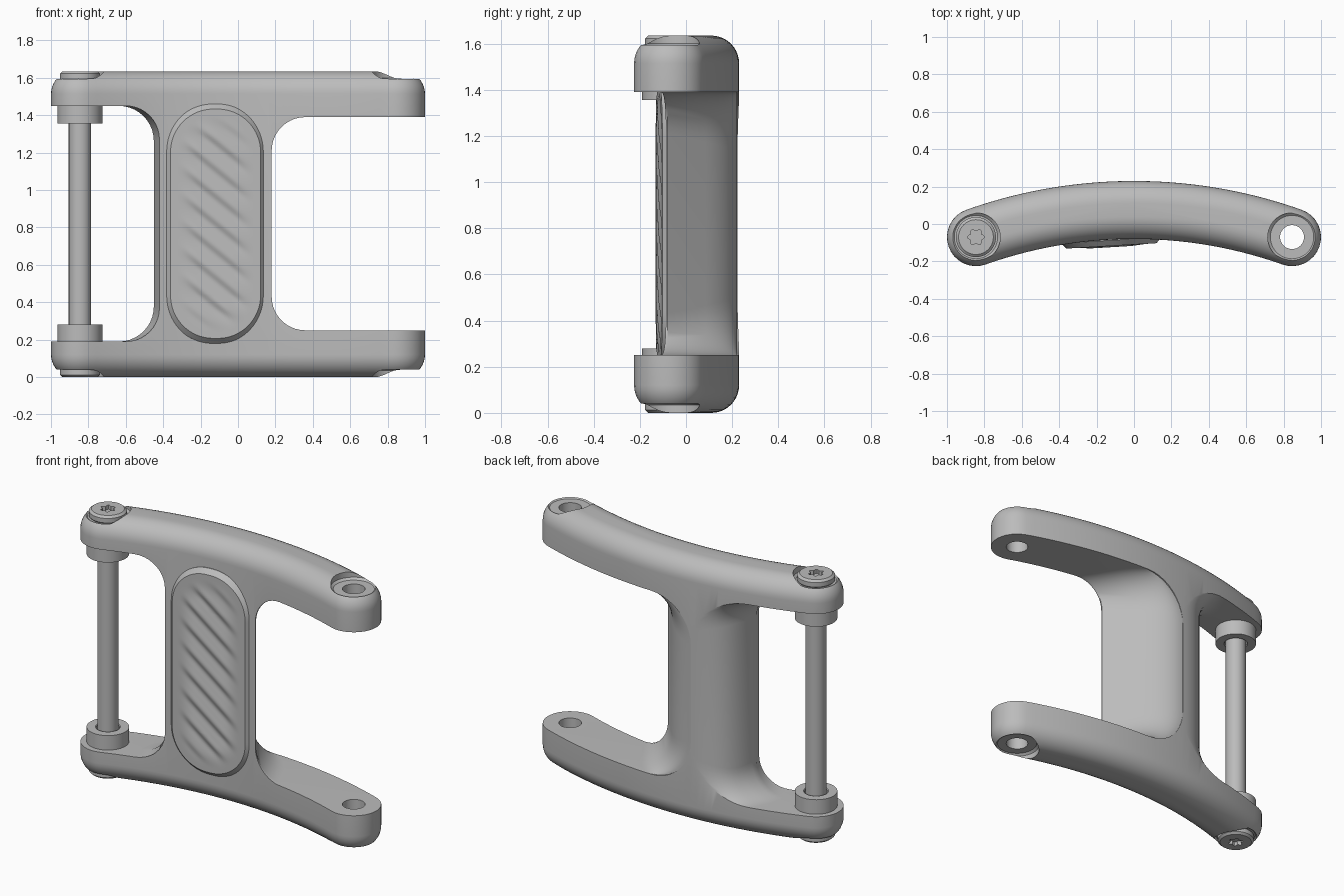
import bpy, bmesh
from math import sin, cos, pi

cube = bpy.data.objects.get("Cube")
if cube:
    bpy.data.objects.remove(cube, do_unlink=True)

grey = bpy.data.materials.new("plain grey")
grey.use_nodes = True
grey.diffuse_color = (0.5, 0.5, 0.5, 1)
grey.node_tree.nodes["Principled BSDF"].inputs["Base Color"].default_value = (0.5, 0.5, 0.5, 1)

HEIGHT = 1.635
ARC_R, ARC_Y, ARC_END = 2.53, -2.455, 0.3405   # centre line of the curved arms
HALF_W, FILLET = 0.155, 0.12
PIN_X, PIN_Y = 0.845, -0.07


def loft(name, loops, closed=False, end_cap=True):
    """Skin matching loops; cap the ends, or join last to first if closed."""
    bm = bmesh.new()
    rings = [[bm.verts.new(p) for p in loop] for loop in loops]
    n = len(rings[0])
    pairs = list(zip(rings, rings[1:]))
    if closed:
        pairs.append((rings[-1], rings[0]))
    else:
        bm.faces.new(rings[0])
        if end_cap:
            bm.faces.new(rings[-1])
    for a, b in pairs:
        for i in range(n):
            j = (i + 1) % n
            bm.faces.new((a[i], a[j], b[j], b[i]))
    bmesh.ops.remove_doubles(bm, verts=bm.verts, dist=0.00001)
    bmesh.ops.recalc_face_normals(bm, faces=bm.faces)
    mesh = bpy.data.meshes.new(name)
    bm.to_mesh(mesh)
    bm.free()
    mesh.materials.append(grey)
    obj = bpy.data.objects.new(name, mesh)
    bpy.context.collection.objects.link(obj)
    return obj


def activate(obj):
    bpy.ops.object.select_all(action='DESELECT')
    obj.select_set(True)
    bpy.context.view_layer.objects.active = obj


def cut(target, cutter):
    """Subtract the cutter and remove it."""
    mod = target.modifiers.new("cut", 'BOOLEAN')
    mod.operation, mod.solver, mod.object = 'DIFFERENCE', 'EXACT', cutter
    activate(target)
    bpy.ops.object.modifier_apply(modifier=mod.name)
    bpy.data.objects.remove(cutter, do_unlink=True)


def smooth(obj):
    activate(obj)
    bpy.ops.object.shade_smooth_by_angle(angle=0.52)


def turned(name, x, profile, closed=False, segments=48):
    """Revolve (radius, z) pairs about an upright axis at the pin position."""
    angles = [2 * pi * i / segments for i in range(segments)]
    return loft(name, [[(x + r * cos(a), PIN_Y + r * sin(a), z) for a in angles]
                       for r, z in profile], closed)


def curved_slot(w, z):
    """Outline of the arc-shaped plan at half width w."""
    pts = []
    steps, cap = 40, 16
    for side, radius in ((1, ARC_R + w), (-1, ARC_R - w)):
        for i in range(steps + 1):
            a = side * ARC_END * (2 * i / steps - 1)
            pts.append((radius * sin(a), ARC_Y + radius * cos(a), z))
        end = side * ARC_END
        cx, cy = ARC_R * sin(end), ARC_Y + ARC_R * cos(end)
        start = ARC_END if side > 0 else pi - ARC_END
        for i in range(1, cap):
            a = start + pi * i / cap
            pts.append((cx + w * sin(a), cy + w * cos(a), z))
    return pts


def rounded_rect(x0, x1, z0, z1, r, corner=10, side=1):
    """Rounded rectangle as (x, z) pairs, with its long sides subdivided."""
    pts = []
    centres = ((x1 - r, z1 - r), (x0 + r, z1 - r), (x0 + r, z0 + r), (x1 - r, z0 + r))
    for k, (cx, cz) in enumerate(centres):
        for i in range(corner + 1):
            a = pi / 2 * (k + i / corner)
            pts.append((cx + r * cos(a), cz + r * sin(a)))
        if k % 2 and side > 1:
            next_z = centres[(k + 1) % 4][1]
            px, pz = pts[-1]
            for i in range(1, side):
                pts.append((px, pz + (next_z - cz) * i / side))
    return pts


def window(name, front, start, control, end, far, z0, z1):
    """Side opening whose wall bends round to a narrow ridge at the back."""
    wall = [(front[0], -0.5), front]
    for i in range(13):
        t = i / 12
        wall.append([a * (1 - t) ** 2 + 2 * b * t * (1 - t) + c * t * t
                     for a, b, c in zip(start, control, end)])
    wall.append((end[0], 0.5))
    loops = []
    for x, y in wall:
        r = 0.18 + 0.25 * abs(x - front[0])
        loops.append([(px, y, pz) for px, pz in
                      rounded_rect(min(x, far), max(x, far), z0, z1, r)])
    return loft(name, loops)


# Frame: curved slab with rounded top and bottom edges
lower = []
for i in range(11):
    a = pi / 2 * i / 10
    lower.append((HALF_W - FILLET * (1 - sin(a)), FILLET * (1 - cos(a))))
levels = lower + [(w, HEIGHT - z) for w, z in reversed(lower)]
frame = loft("frame", [curved_slot(w, z) for w, z in levels])

# Openings that leave the web, rounded at the back, and the four arms
cut(frame, window("right_opening", (0.18, -0.08), (0.04, 0.085), (-0.076, 0.22),
                  (-0.19, 0.222), 1.9, 0.25, 1.39))
cut(frame, window("left_opening", (-0.42, -0.115), (-0.45, -0.05), (-0.44, 0.2),
                  (-0.21, 0.222), -1.9, 0.19, 1.45))

# Counterbores at all four arm ends, and open holes at one side
bore = [(0.116, 0.047), (0.13, 0.035), (0.13, -0.2)]
for x in (-PIN_X, PIN_X):
    cut(frame, turned("counterbore", x, bore))
    cut(frame, turned("counterbore", x, [(r, HEIGHT - z) for r, z in bore]))
cut(frame, turned("pin_hole", PIN_X, [(0.064, -0.3), (0.064, HEIGHT + 0.3)]))
smooth(frame)

# Raised grip pad with a flat rim and slanted ridges
HW, HH = 0.268, 0.64


def pad_loop(d, y):
    shape = rounded_rect(d - HW, HW - d, d - HH, HH - d, 0.95 * (HW - d), 16, 60)
    fade = min(1, max(0, (d - 0.06) / 0.12))
    fade = fade * fade * (3 - 2 * fade)
    loop = []
    for x, z in shape:
        t = 2 * pi * (z + 0.8 * x) / 0.145
        loop.append((x, y - 0.007 * fade * sin(t + 0.5 * sin(t)), z))
    return loop


rings = [pad_loop(0, 0.06), pad_loop(0, 0.03), pad_loop(0.027, 0)]
rings += [pad_loop(0.04 + (HW - 0.04) * i / 20, 0) for i in range(21)]
pad = loft("grip_pad", rings, end_cap=False)
pad.location = (-0.12, -0.117, 0.82)
pad.rotation_euler.z = 0.06
smooth(pad)

# Pin between the closed arm ends
smooth(turned("pin", -PIN_X, [(0.06, 0.03), (0.06, HEIGHT - 0.03)]))

# Collars and socketed pin heads, top and bottom
for label, flip in (("lower", False), ("upper", True)):
    def level(z):
        return HEIGHT - z if flip else z

    collar = [(0.066, 0.17), (0.12, 0.17), (0.12, 0.28), (0.07, 0.28), (0.066, 0.275)]
    smooth(turned(label + "_collar", -PIN_X, [(r, level(z)) for r, z in collar], True))

    head = [(0.09, 0.06), (0.107, 0.04), (0.107, 0.012), (0.093, 0)]
    pin_head = turned(label + "_pin_head", -PIN_X, [(r, level(z)) for r, z in head])
    star = []
    for z in (-0.05, 0.025):
        loop = []
        for i in range(60):
            a = 2 * pi * i / 60
            r = 0.038 + 0.007 * cos(6 * a)
            loop.append((-PIN_X + r * cos(a), PIN_Y + r * sin(a), level(z)))
        star.append(loop)
    cut(pin_head, loft("star_socket", star))
    smooth(pin_head)
